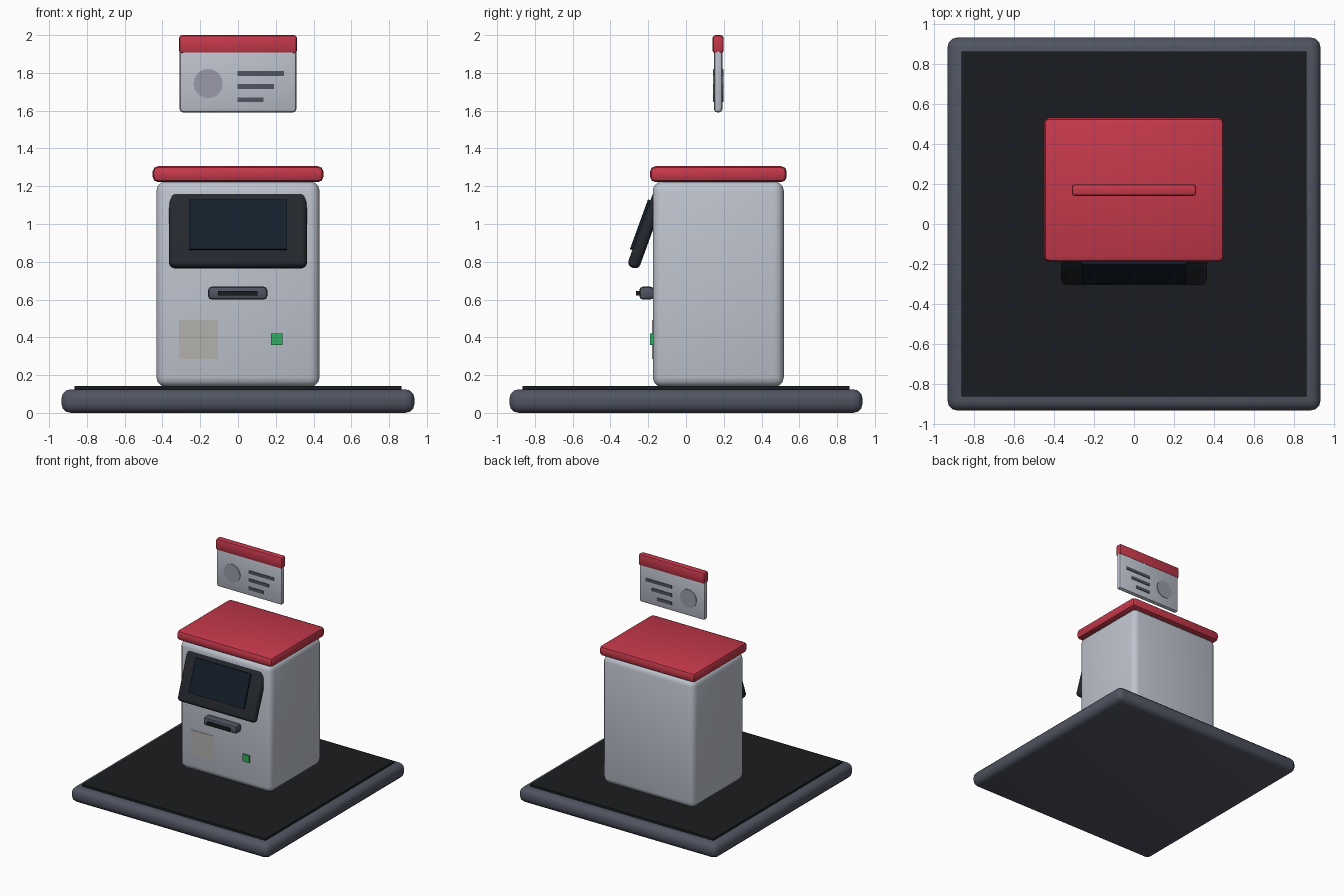
import bpy
from math import radians, cos, sin, pi
from mathutils import Vector

if "Cube" in bpy.data.objects:
    bpy.data.objects.remove(bpy.data.objects["Cube"])


def material(name, r, g, b, a=1.0):
    m = bpy.data.materials.new(name)
    m.diffuse_color = (r, g, b, a)
    m.use_nodes = True
    m.node_tree.nodes["Principled BSDF"].inputs["Base Color"].default_value = m.diffuse_color
    return m


WHITE = material("light_shell", 0.52, 0.55, 0.62)
RED = material("red", 0.56, 0.04, 0.07)
SLATE = material("slate", 0.08, 0.09, 0.12)
BLACK = material("black", 0.011, 0.012, 0.014)
BEZEL = material("dark_bezel", 0.018, 0.021, 0.027)
GLASS = material("screen_glass", 0.007, 0.014, 0.024)
GREEN = material("green", 0.03, 0.42, 0.12)
BEIGE = material("beige", 0.45, 0.44, 0.42)
DISC = material("portrait_grey", 0.32, 0.33, 0.40)


def finish(o, name, mat, bevel, segs):
    o.name = name
    o.data.materials.append(mat)
    bpy.ops.object.transform_apply(location=False, rotation=False, scale=True)
    if bevel:
        m = o.modifiers.new("bevel", "BEVEL")
        m.width, m.segments = bevel, segs
        bpy.ops.object.modifier_apply(modifier="bevel")
        bpy.ops.object.shade_smooth_by_angle(angle=radians(35))
    return o


def box(name, x, y, z, mat, bevel=0, segs=2):
    """Box from (min, max) ranges on each axis."""
    bpy.ops.mesh.primitive_cube_add(
        size=1, location=[(r[0] + r[1]) / 2 for r in (x, y, z)])
    o = bpy.context.object
    o.scale = [r[1] - r[0] for r in (x, y, z)]
    return finish(o, name, mat, bevel, segs)


# Platform and floor mat
box("platform", (-.935, .935), (-.935, .935), (0, .125), SLATE, .05, 3)
box("floor_mat", (-.865, .865), (-.865, .865), (.11, .143), BLACK)

# Kiosk cabinet and roof
box("cabinet", (-.432, .432), (-.176, .518), (.138, 1.225), WHITE, .05, 3)
box("roof", (-.452, .452), (-.19, .533), (1.222, 1.306), RED, .028)

# Tilted monitor: bezel plus raised screen, placed in the tilted frame
TILT = radians(-20)
ctr = Vector((0, -.206, .98))
normal = Vector((0, -cos(TILT), -sin(TILT) * -1))
normal = Vector((0, -cos(TILT), sin(TILT)))
up = Vector((0, -sin(TILT), cos(TILT)))


def tilted(name, w, t, h, out, rise, mat, bevel=0):
    bpy.ops.mesh.primitive_cube_add(
        size=1, location=ctr + normal * out + up * rise, rotation=(TILT, 0, 0))
    o = bpy.context.object
    o.scale = (w, t, h)
    return finish(o, name, mat, bevel, 3)


tilted("monitor_bezel", .73, .066, .45, 0, 0, BEZEL, .028)
tilted("monitor_screen", .52, .04, .28, .035, .025, GLASS)

# Card slot, keypad panel and button on the front
box("slot_frame", (-.158, .155), (-.247, -.17), (.6, .668), SLATE, .018)
box("slot_opening", (-.105, .103), (-.265, -.22), (.622, .645), BLACK)
box("front_panel", (-.313, -.107), (-.179, -.16), (.285, .493), BEIGE)
box("button", (.174, .236), (-.19, -.16), (.36, .42), GREEN)

# Floating card with header, portrait disc and text bars on both sides
box("card", (-.31, .31), (.147, .193), (1.59, 1.995), WHITE, .02)
box("card_header", (-.312, .312), (.141, .199), (1.903, 2.0), RED, .015)
for i, (length, z) in enumerate(((.243, 1.797), (.19, 1.728), (.136, 1.658))):
    box(f"card_bar_{i + 1}", (-.002, length), (.142, .198),
        (z - .013, z + .013), SLATE)
bpy.ops.mesh.primitive_cylinder_add(
    vertices=32, radius=.077, depth=.056, location=(-.158, .17, 1.743),
    rotation=(pi / 2, 0, 0))
finish(bpy.context.object, "card_portrait", DISC, 0, 1)
bpy.ops.object.shade_smooth_by_angle(angle=radians(35))
